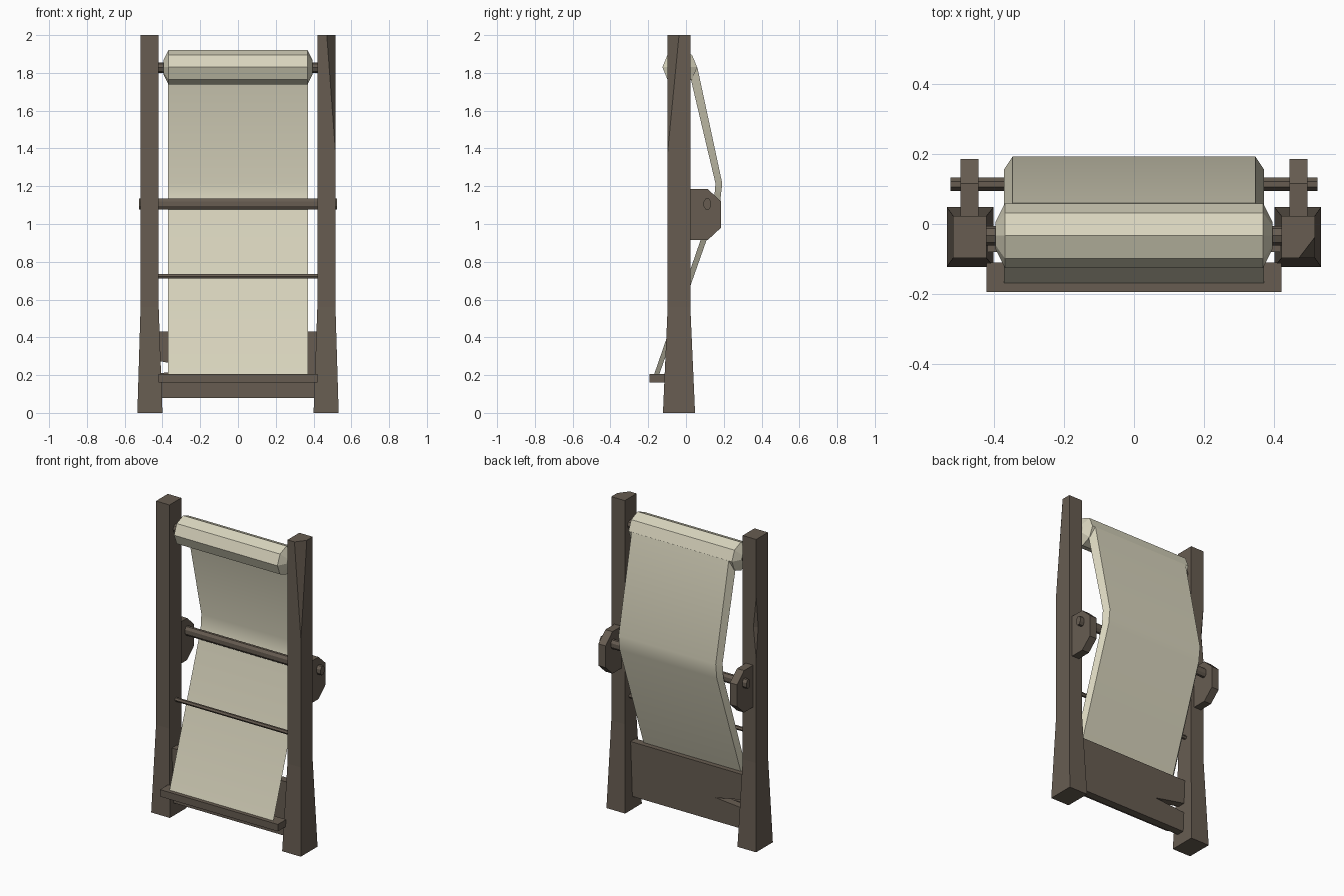
import bpy, bmesh, math
from mathutils import Vector

if "Cube" in bpy.data.objects:
    bpy.data.objects.remove(bpy.data.objects["Cube"])


def material(name, rgb):
    m = bpy.data.materials.new(name)
    m.diffuse_color = (*rgb, 1)
    m.use_nodes = True
    m.node_tree.nodes["Principled BSDF"].inputs["Base Color"].default_value = m.diffuse_color
    return m


WOOD = material("dark wood", (0.135, 0.108, 0.083))
CLOTH = material("cream cloth", (0.69, 0.66, 0.51))


def finish(bm, name, mat):
    bmesh.ops.recalc_face_normals(bm, faces=bm.faces[:])
    me = bpy.data.meshes.new(name)
    bm.to_mesh(me)
    bm.free()
    me.materials.append(mat)
    ob = bpy.data.objects.new(name, me)
    bpy.context.collection.objects.link(ob)
    return ob


def loft(name, rings, mat):
    """Skin a list of equal-length point rings and cap both ends."""
    bm = bmesh.new()
    vs = [[bm.verts.new(p) for p in r] for r in rings]
    n = len(vs[0])
    for a, b in zip(vs, vs[1:]):
        for i in range(n):
            j = (i + 1) % n
            bm.faces.new((a[i], a[j], b[j], b[i]))
    bm.faces.new(vs[0])
    bm.faces.new(vs[-1])
    return finish(bm, name, mat)


def prism(name, yz, x0, x1, mat):
    return loft(name, [[(x, y, z) for y, z in yz] for x in (x0, x1)], mat)


def turned(name, y, z, sections, mat, sides=8, squash=1, turn=0):
    """Faceted bar along x; sections are (x, radius) pairs."""
    angles = [math.tau * i / sides + turn for i in range(sides)]
    return loft(name, [[(x, y + r * squash * math.cos(a), z + r * math.sin(a)) for a in angles]
                       for x, r in sections], mat)


def rect(x0, x1, y0, y1, z):
    return [(x0, y0, z), (x1, y0, z), (x1, y1, z), (x0, y1, z)]


# Upright posts with flared feet
posts = {}
for side, s in (("left", -1), ("right", 1)):
    posts[side] = loft(side + "_post", [
        rect(s * 0.40, s * 0.533, -0.122, 0.048, 0),
        rect(s * 0.42, s * 0.516, -0.097, 0.023, 0.56),
        rect(s * 0.42, s * 0.516, -0.097, 0.023, 2)], WOOD)

    # Bracket behind each post
    prism(side + "_bracket", [(0.01, 0.915), (0.115, 0.915), (0.185, 0.98), (0.185, 1.12),
                              (0.115, 1.185), (0.01, 1.185)], s * 0.443, s * 0.494, WOOD)

# Split-off top corner of the right post
bm = bmesh.new()
bm.from_mesh(posts["right"].data)
a, b, c = Vector((0.516, -0.097, 1.38)), Vector((0.47, -0.097, 2)), Vector((0.516, -0.037, 2))
normal = (b - a).cross(c - a)
if normal.x < 0:
    normal.negate()
cut = bmesh.ops.bisect_plane(bm, geom=bm.verts[:] + bm.edges[:] + bm.faces[:], dist=1e-5,
                             plane_co=a, plane_no=normal, clear_outer=True)
bmesh.ops.holes_fill(bm, edges=[e for e in bm.edges if e.is_boundary])
bmesh.ops.recalc_face_normals(bm, faces=bm.faces[:])
bm.to_mesh(posts["right"].data)
bm.free()

# Small nick in the rear outer edge of the left post
bm = bmesh.new()
bmesh.ops.create_uvsphere(bm, u_segments=4, v_segments=2, radius=1)
bmesh.ops.scale(bm, vec=(0.02, 0.02, 0.2), verts=bm.verts)
bmesh.ops.translate(bm, vec=(-0.516, 0.023, 1.43), verts=bm.verts)
cutter = finish(bm, "nick_cutter", WOOD)
cutter.hide_render = True
mod = posts["left"].modifiers.new("nick", "BOOLEAN")
mod.operation = "DIFFERENCE"
mod.object = cutter
bpy.context.view_layer.objects.active = posts["left"]
bpy.ops.object.modifier_apply(modifier=mod.name)
bpy.data.objects.remove(cutter)

# Lower back panel with a V-shaped split at its left end
panel = [(-0.42, 0.08), (0.42, 0.08), (0.42, 0.43), (-0.42, 0.43),
         (-0.42, 0.275), (-0.19, 0.23), (-0.42, 0.21)]
loft("back_panel", [[(x, y, z) for x, z in panel] for y in (-0.08, -0.03)], WOOD)

# Front breast bar
prism("front_bar", [(-0.194, 0.16), (-0.11, 0.16), (-0.11, 0.205), (-0.194, 0.205)],
      -0.42, 0.42, WOOD)

# Cross rods
turned("heddle_rod", 0.113, 1.106, [(-0.523, 0.031), (0.523, 0.031)], WOOD,
       squash=0.68, turn=math.pi / 8)
turned("thin_rod", -0.03, 0.723, [(-0.43, 0.013), (0.43, 0.013)], WOOD, sides=6)
turned("roller_axle", -0.033, 1.828, [(-0.43, 0.028), (0.43, 0.028)], WOOD)

# Cloth roller with tapered ends
turned("cloth_roller", -0.033, 1.83,
       [(-0.395, 0.038), (-0.368, 0.092), (0.368, 0.092), (0.395, 0.038)], CLOTH)

# Hanging cloth: front and rear profile points (y, z), rear face slightly narrower
front = [(0.02, 1.79), (0.156, 1.215), (0.148, 1.12), (-0.17, 0.2)]
rear = [(0.06, 1.83), (0.192, 1.215), (0.181, 1.12), (-0.143, 0.2)]
cloth = loft("hanging_cloth", [
    [(-0.37, *f), (0.37, *f), (0.346, *r), (-0.346, *r)] for f, r in zip(front, rear)], CLOTH)
bpy.ops.object.select_all(action="DESELECT")
cloth.select_set(True)
bpy.context.view_layer.objects.active = cloth
bpy.ops.object.shade_smooth_by_angle(angle=math.radians(30))
